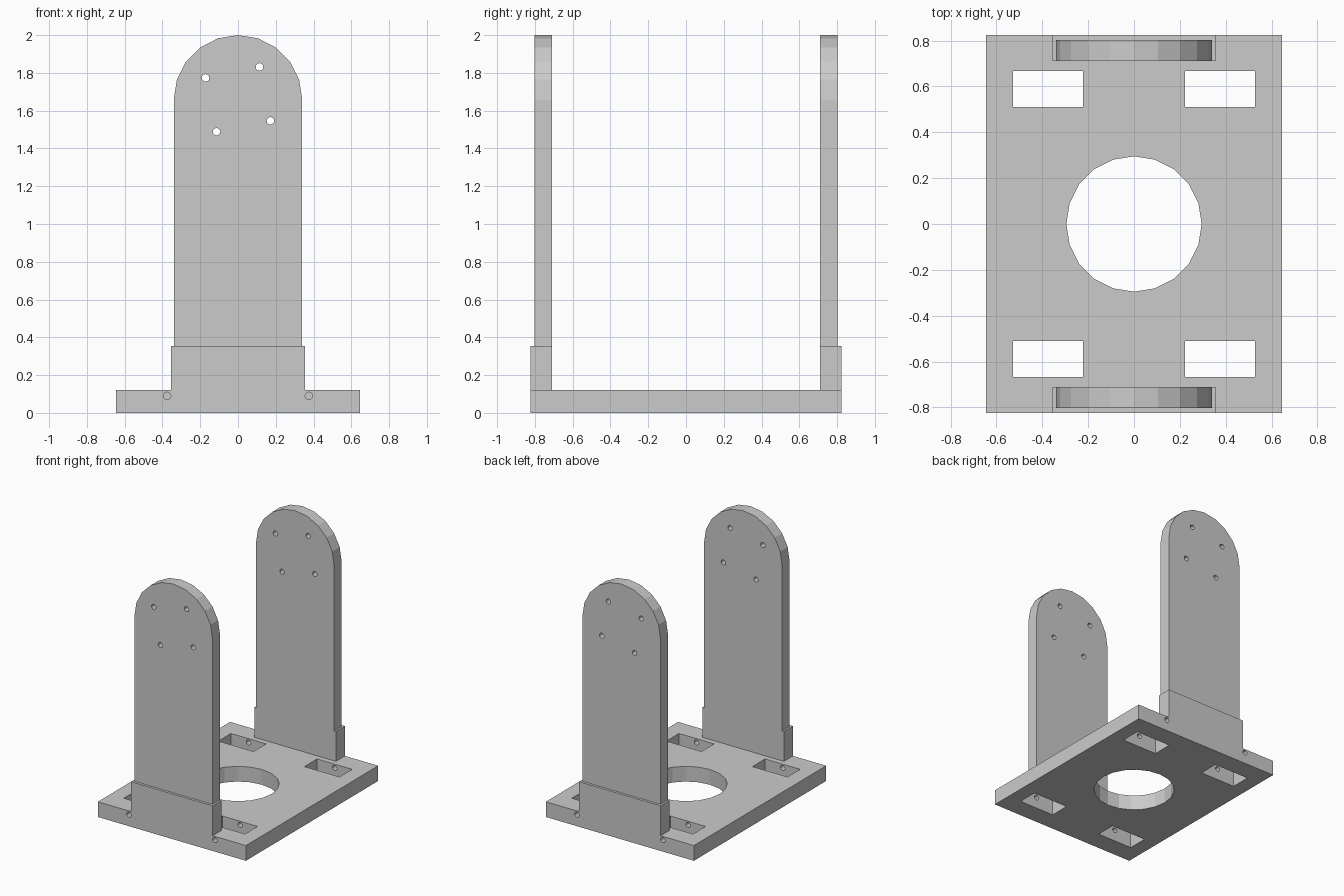
import bpy, bmesh, math
from mathutils import Matrix

if "Cube" in bpy.data.objects:
    bpy.data.objects.remove(bpy.data.objects["Cube"], do_unlink=True)

grey = bpy.data.materials.new("plain grey")
grey.use_nodes = True
grey.diffuse_color = (0.6, 0.6, 0.6, 1)
grey.node_tree.nodes["Principled BSDF"].inputs["Base Color"].default_value = (0.6, 0.6, 0.6, 1)


def add_object(name, bm):
    bmesh.ops.recalc_face_normals(bm, faces=bm.faces)
    mesh = bpy.data.meshes.new(name)
    bm.to_mesh(mesh)
    bm.free()
    mesh.materials.append(grey)
    obj = bpy.data.objects.new(name, mesh)
    bpy.context.collection.objects.link(obj)
    return obj


def box(name, x, y, z):
    """Box from three (low, high) ranges."""
    bm = bmesh.new()
    bmesh.ops.create_cube(bm, size=1)
    for v in bm.verts:
        v.co = [r[0] if c < 0 else r[1] for c, r in zip(v.co, (x, y, z))]
    return add_object(name, bm)


def rod(name, radius, depth, sides, centre, along_y=False):
    bm = bmesh.new()
    bmesh.ops.create_cone(bm, cap_ends=True, segments=sides, radius1=radius,
                          radius2=radius, depth=depth)
    turn = Matrix.Rotation(math.pi / 2, 4, 'X') if along_y else Matrix()
    bm.transform(Matrix.Translation(centre) @ turn)
    return add_object(name, bm)


def combine(target, tools, operation):
    """Apply boolean modifiers, then discard the tool objects."""
    for tool in tools:
        tool.hide_render = True
        mod = target.modifiers.new(tool.name, 'BOOLEAN')
        mod.operation, mod.solver, mod.object = operation, 'EXACT', tool
    graph = bpy.context.evaluated_depsgraph_get()
    result = bpy.data.meshes.new_from_object(target.evaluated_get(graph))
    target.modifiers.clear()
    target.data = result
    for tool in tools:
        bpy.data.objects.remove(tool, do_unlink=True)


def arch_plate(name, half, y, bottom, spring):
    """Upright plate with a half-round top, extruded along y."""
    outline = [(-half, bottom), (half, bottom)]
    for i in range(11):
        a = math.pi * i / 10
        outline.append((half * math.cos(a), spring + half * math.sin(a)))
    bm = bmesh.new()
    face = bm.faces.new([bm.verts.new((px, y[0], pz)) for px, pz in outline])
    side = bmesh.ops.extrude_face_region(bm, geom=[face])["geom"]
    bmesh.ops.translate(bm, vec=(0, y[1] - y[0], 0),
                        verts=[g for g in side if isinstance(g, bmesh.types.BMVert)])
    return add_object(name, bm)


def span(side, a, b):
    return sorted((side * a, side * b))


SIDES = (-1, 1)
TOP = 0.12

# Base plate: round opening, four nut slots, four cross-bolt holes
base = box("base_plate", (-0.645, 0.645), (-0.823, 0.823), (0, TOP))
cutters = [rod("round_cutter", 0.295, 1, 20, (0, 0, 0))]
for sx in SIDES:
    for sy in SIDES:
        cutters.append(box("slot_cutter", span(sx, 0.222, 0.528),
                           span(sy, 0.51, 0.667), (-0.1, 0.3)))
        cutters.append(rod("bolt_cutter", 0.02, 0.5, 12,
                           (sx * 0.375, sy * 0.7, 0.09), along_y=True))
combine(base, cutters, 'DIFFERENCE')

# Uprights: arched plate standing in a thicker foot, with four mounting holes
SPRING = 1.66
for sy, name in zip(SIDES, ("front_upright", "back_upright")):
    upright = arch_plate(name, 0.34, span(sy, 0.71, 0.803), TOP, SPRING)
    foot = box("foot", (-0.355, 0.355), span(sy, 0.71, 0.823), (TOP, 0.355))
    combine(upright, [foot], 'UNION')
    holes = []
    for i in range(4):
        a = math.radians(56.5 + 90 * i)
        holes.append(rod("hole_cutter", 0.02, 0.4, 12,
                         (0.206 * math.cos(a), sy * 0.75, SPRING + 0.206 * math.sin(a)),
                         along_y=True))
    combine(upright, holes, 'DIFFERENCE')
